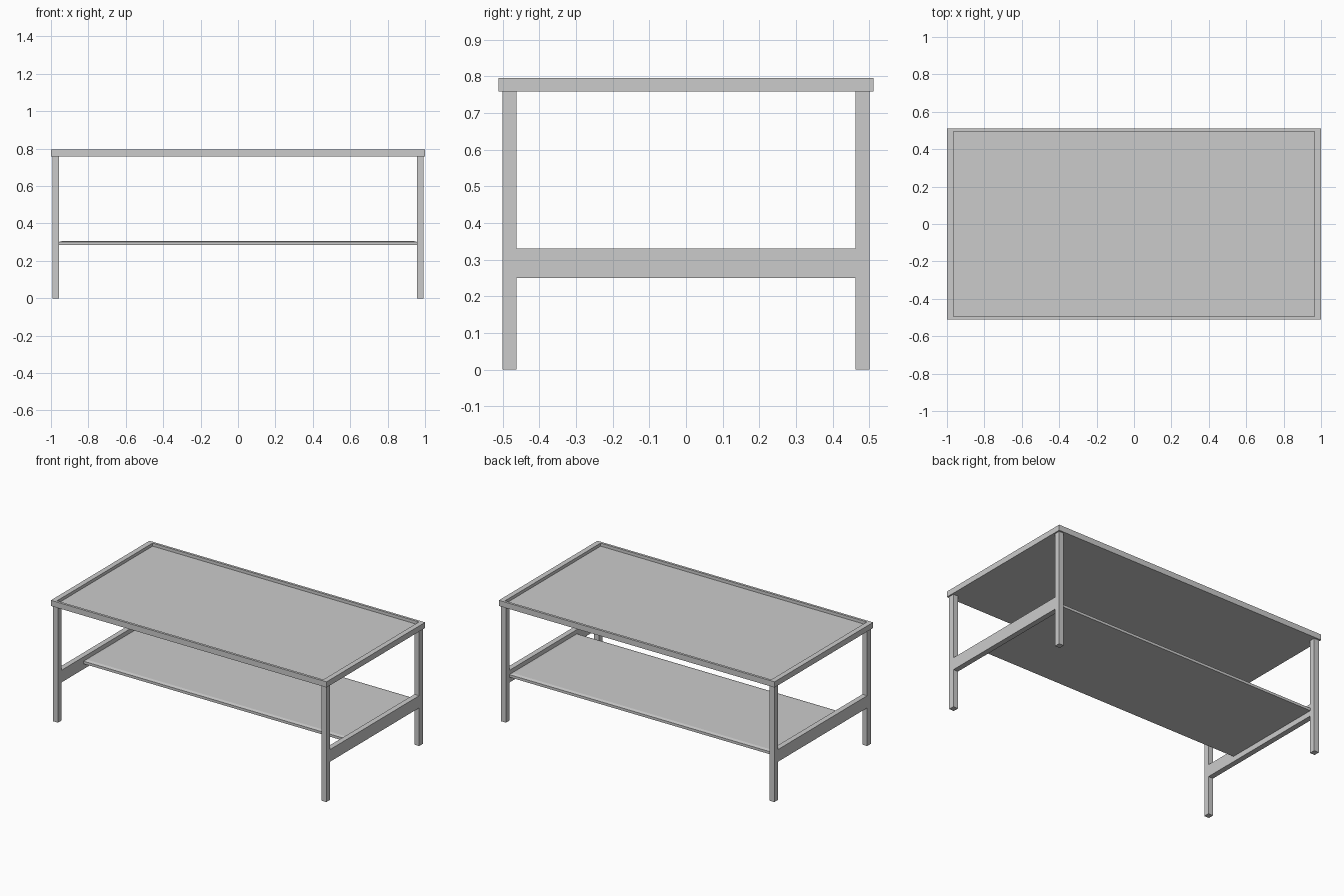
import bpy, bmesh

if "Cube" in bpy.data.objects:
    bpy.data.objects.remove(bpy.data.objects["Cube"])


def slab(name, lo, hi, inner=None, inner_z=0.0, step=False):
    """Box from corner lo to corner hi. inner = (x, y) border widths on the top
    face, which is then shifted to inner_z (straight wall if step)."""
    bm = bmesh.new()
    bmesh.ops.create_cube(bm, size=1.0)
    for v in bm.verts:
        for i in range(3):
            v.co[i] = hi[i] if v.co[i] > 0 else lo[i]
    if inner:
        top = max(bm.faces, key=lambda f: f.calc_center_median().z)
        bmesh.ops.inset_individual(bm, faces=[top], thickness=0.005)
        c = top.calc_center_median()
        for v in top.verts:
            v.co.x = hi[0] - inner[0] if v.co.x > c.x else lo[0] + inner[0]
            v.co.y = hi[1] - inner[1] if v.co.y > c.y else lo[1] + inner[1]
        if step:
            bmesh.ops.inset_individual(bm, faces=[top], thickness=0.0)
        for v in top.verts:
            v.co.z = inner_z
    bmesh.ops.recalc_face_normals(bm, faces=bm.faces[:])
    mesh = bpy.data.meshes.new(name)
    bm.to_mesh(mesh)
    bm.free()
    obj = bpy.data.objects.new(name, mesh)
    bpy.context.collection.objects.link(obj)
    return obj


def mirror(obj, x=True, y=False):
    mod = obj.modifiers.new("mirror", 'MIRROR')
    mod.use_axis = (x, y, False)
    mod.use_clip = False


# table top: raised rim around a recessed panel
slab("table_top", (-1, -0.511, 0.758), (1, 0.511, 0.795),
     inner=(0.034, 0.016), inner_z=0.775, step=True)

# four square legs
mirror(slab("legs", (0.956, 0.462, 0), (0.991, 0.5, 0.758)), y=True)

# end rails joining front and back legs
mirror(slab("end_rails", (0.956, -0.462, 0.25), (0.991, 0.462, 0.33)))

# lower shelf, set toward the back, with a slightly chamfered top
slab("lower_shelf", (-0.956, -0.235, 0.285), (0.956, 0.465, 0.302),
     inner=(0.02, 0.02), inner_z=0.307)
